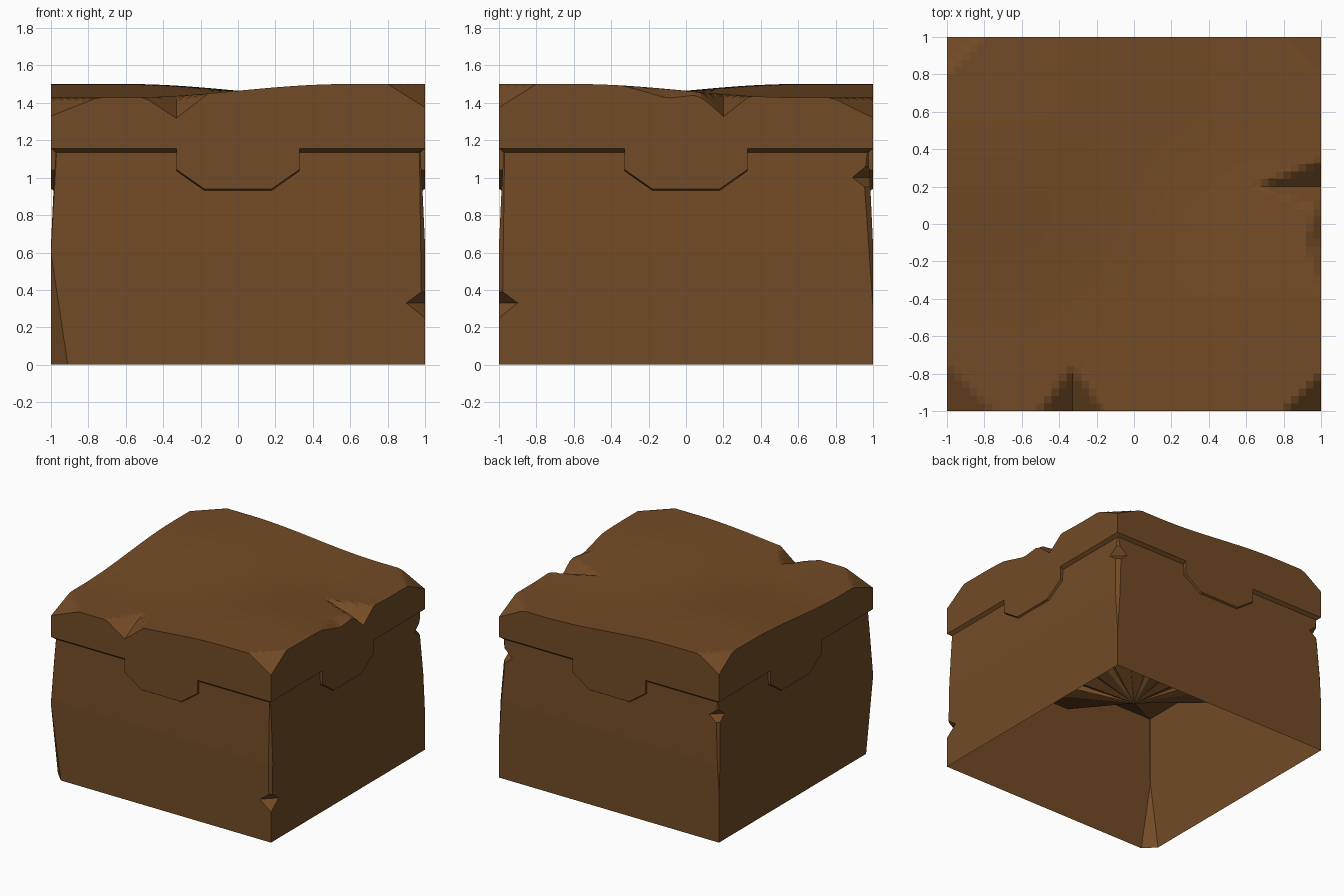
import bpy, bmesh, math

if "Cube" in bpy.data.objects:
    bpy.data.objects.remove(bpy.data.objects["Cube"])

brown = bpy.data.materials.new("earth_brown")
brown.diffuse_color = (0.17, 0.07, 0.019, 1)
brown.use_nodes = True
brown.node_tree.nodes["Principled BSDF"].inputs["Base Color"].default_value = brown.diffuse_color

# lower outline of the lid along one side: (u, outer z, inner z)
HALF = [(-1, 1.155, 1.135), (-.33, 1.155, 1.135), (-.33, 1.045, 1.037), (-.18, .94, .932)]
RIM = HALF + [(-u, a, b) for u, a, b in reversed(HALF)]

# chipped vertical corners (z, chamfer): front right, back right, back left, front left
CORNERS = [
    [(0, 0), (.25, 0), (.33, .10), (.39, .02), (1.135, .03)],
    [(0, 0), (.3, 0), (.95, .045), (1.0, .11), (1.06, .04), (1.135, .03)],
    [(0, 0), (.4, 0), (.97, .035), (1.02, .10), (1.07, .035), (1.135, .03)],
    [(0, .09), (.4, .03), (.6, 0), (1.135, .03)],
]


def lerp_table(table, x):
    for (x0, y0), (x1, y1) in zip(table, table[1:]):
        if x <= x1:
            return y0 + (y1 - y0) * max(0, x - x0) / (x1 - x0)
    return table[-1][1]


def inset(z):
    return lerp_table([(0, 0), (.64, 0), (.94, .014), (1.135, .025)], z)


def place(side, u, d, z):
    """Point on a side wall; sides go front, right, back, left."""
    x, y = u, -(1 - d)
    for _ in range(side):
        x, y = -y, x
    return (x, y, z)


def body_point(side, u, z):
    if abs(u) == 1:
        corner = CORNERS[side if u > 0 else side - 1]
        u *= 1 - max(lerp_table(corner, z), inset(z))
    return place(side, u, inset(z), z)


def face(bm, *pts):
    """Face from points, dropping repeated ones."""
    uniq = []
    for p in pts:
        if all(math.dist(p, q) > 1e-5 for q in uniq):
            uniq.append(p)
    if len(uniq) > 2:
        bm.faces.new([bm.verts.new(p) for p in uniq])


def finish(bm, name):
    bmesh.ops.remove_doubles(bm, verts=bm.verts, dist=1e-5)
    me = bpy.data.meshes.new(name)
    bm.to_mesh(me)
    bm.free()
    me.materials.append(brown)
    bpy.context.collection.objects.link(bpy.data.objects.new(name, me))


# body: four thin walls, open at the bottom, with chipped corners
bm = bmesh.new()
levels = sorted({z for c in CORNERS for z, _ in c} | {.64, .94})
for s in range(4):
    for (u0, _, r0), (u1, _, r1) in zip(RIM, RIM[1:]):
        if u0 == u1:
            continue
        for z0, z1 in zip(levels, levels[1:]):
            face(bm, body_point(s, u0, min(z0, r0)), body_point(s, u1, min(z0, r1)),
                 body_point(s, u1, min(z1, r1)), body_point(s, u0, min(z1, r0)))
    for z0, z1 in zip(levels, levels[1:]):
        n = (s + 1) % 4
        face(bm, body_point(s, 1, z0), body_point(n, -1, z0),
             body_point(n, -1, z1), body_point(s, 1, z1))
finish(bm, "body")


# lid top: gentle saddle with chipped corners and edges
def wave(t):
    return math.sin(max(-1, min(1, t / .6)) * math.pi / 2)


def height(x, y):
    z = 1.465 - .036 * wave(x) * wave(y)
    for cx, cy, low, reach in ((1, -1, 1.375, .2), (-1, 1, 1.38, .18),
                               (1, 1, 1.32, .22), (-1, -1, 1.33, .25)):
        k = (abs(cx - x) + abs(cy - y)) / reach
        if k < 1:
            z = low + (z - low) * k
    for along, dist, width, depth, length in (
            (x + .33, y + 1, .17, .12, .23),
            (y - .2, 1 - x, .14, .12, .34),
            (y + .1, 1 - x, .24, .05, .09)):
        z -= depth * max(0, 1 - abs(along) / width - dist / length)
    return z


bm = bmesh.new()
grid = sorted({round(-1 + i / 25, 3) for i in range(51)} | {-.33, .33, -.18, .18})
for x0, x1 in zip(grid, grid[1:]):
    for y0, y1 in zip(grid, grid[1:]):
        face(bm, *[(x, y, height(x, y)) for x, y in ((x0, y0), (x1, y0), (x1, y1), (x0, y1))])


# lid sides, stepped lip and the cone-like underside
def lip(u, mid):
    if abs(mid) > .33:
        return 1.155
    return lerp_table([(0, .94), (.18, .94), (.33, 1.045)], abs(u))


apex = (0, 0, .48)
for s in range(4):
    for u0, u1 in zip(grid, grid[1:]):
        a, b = place(s, u0, 0, 0), place(s, u1, 0, 0)
        mid = (u0 + u1) / 2
        face(bm, place(s, u0, 0, lip(u0, mid)), place(s, u1, 0, lip(u1, mid)),
             (b[0], b[1], height(b[0], b[1])), (a[0], a[1], height(a[0], a[1])))
    for (u0, o0, i0), (u1, o1, i1) in zip(RIM, RIM[1:]):
        p0, p1 = body_point(s, u0, i0), body_point(s, u1, i1)
        face(bm, p0, p1, place(s, u1, 0, o1), place(s, u0, 0, o0))
        face(bm, apex, p1, p0)
    c0, c1 = body_point(s, 1, 1.135), body_point((s + 1) % 4, -1, 1.135)
    face(bm, c0, c1, place(s, 1, 0, 1.155))
    face(bm, apex, c1, c0)
finish(bm, "lid")
